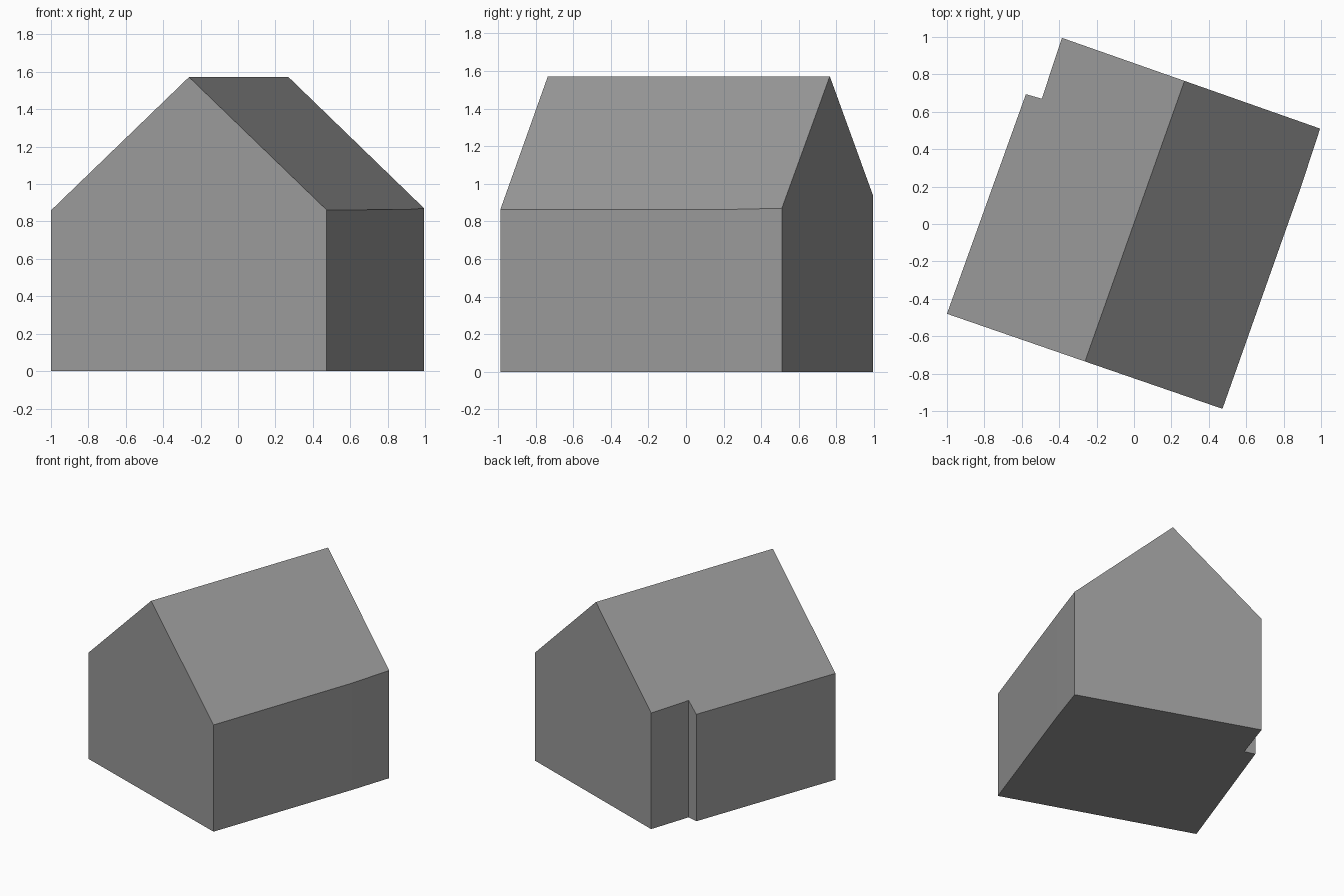
import bpy
import bmesh
from mathutils import Vector

cube = bpy.data.objects.get("Cube")
if cube:
    bpy.data.objects.remove(cube, do_unlink=True)

# One plain grey for walls, roof and floor
grey = bpy.data.materials.new("plain grey")
grey.use_nodes = True
colour = (0.32, 0.32, 0.32, 1)
grey.diffuse_color = colour
grey.node_tree.nodes["Principled BSDF"].inputs["Base Color"].default_value = colour

# Plan: the ridge line and the eave corners on either side of it
RIDGE_Z = 1.572
SLOPE = 0.913
ridge_front, ridge_back = Vector((-0.262, -0.735)), Vector((0.27, 0.765))
right_eave = [(0.473, -0.988), (0.89, 0.19), (0.995, 0.51)]
left_eave = [(-0.385, 0.995), (-0.493, 0.67), (-0.578, 0.694), (-1, -0.48)]

along = (ridge_back - ridge_front).normalized()
across = Vector((along.y, -along.x))


def roof_height(point):
    """Height of the gable roof above a plan point."""
    return RIDGE_Z - SLOPE * abs((Vector(point) - ridge_front).dot(across))


bm = bmesh.new()


def ring(points, height):
    return [bm.verts.new((p[0], p[1], height(p))) for p in points]


# Floor
corners = right_eave + left_eave
base = ring(corners, lambda p: 0)
eave = ring(corners, roof_height)
front, back = ring([ridge_front, ridge_back], lambda p: RIDGE_Z)
bm.faces.new(base)

# Walls: the two gable ends also take in a ridge point
n = len(corners)
gable_peaks = {len(right_eave) - 1: back, n - 1: front}
for i in range(n):
    j = (i + 1) % n
    top = [eave[j], gable_peaks[i], eave[i]] if i in gable_peaks else [eave[j], eave[i]]
    bm.faces.new([base[i], base[j]] + top)

# Roof slopes
split = len(right_eave)
bm.faces.new(eave[:split] + [back, front])
bm.faces.new(eave[split:] + [front, back])
bmesh.ops.recalc_face_normals(bm, faces=bm.faces)

mesh = bpy.data.meshes.new("house")
bm.to_mesh(mesh)
bm.free()
mesh.materials.append(grey)
house = bpy.data.objects.new("house", mesh)
bpy.context.collection.objects.link(house)
